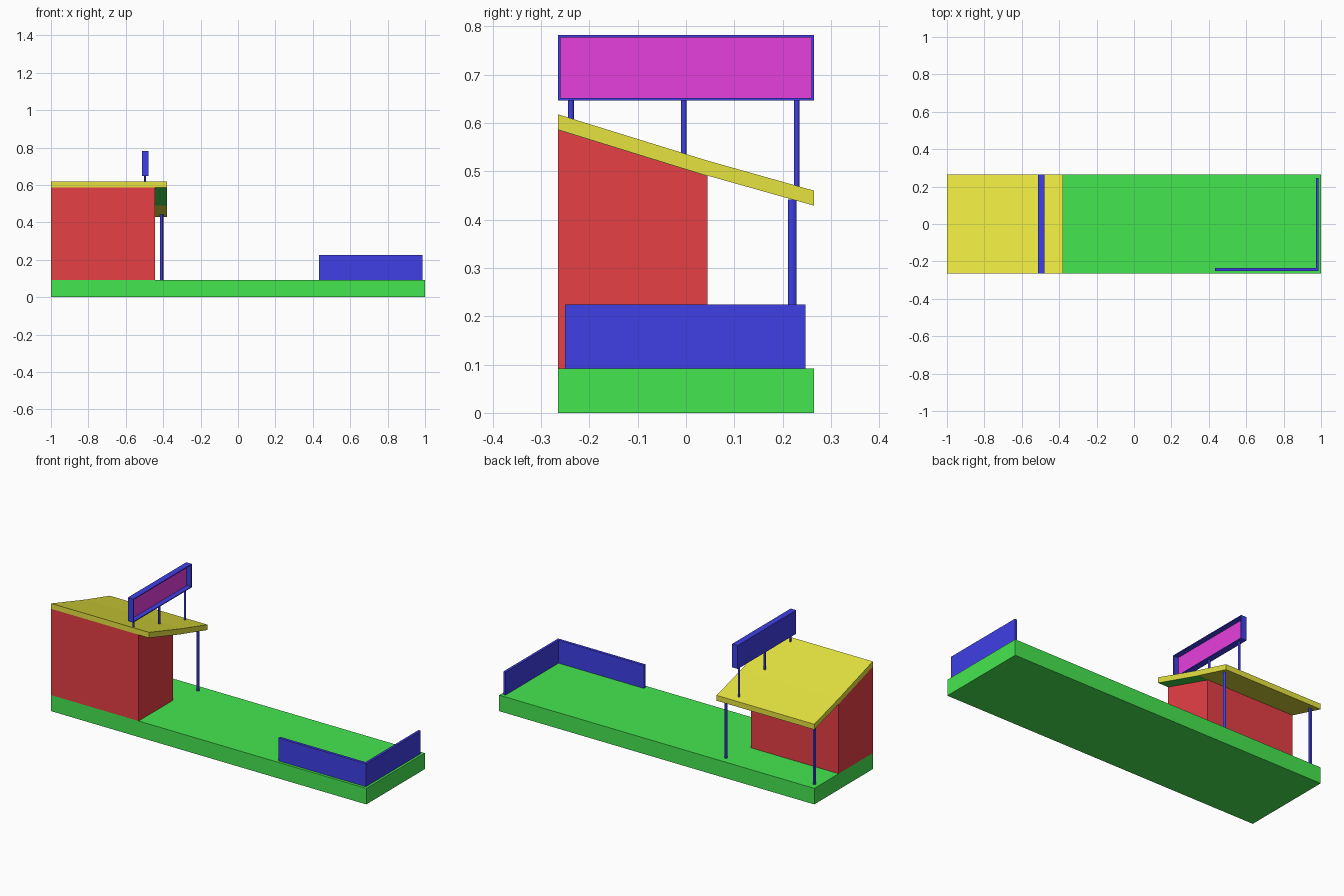
import bpy, bmesh
from mathutils import Vector

if "Cube" in bpy.data.objects:
    bpy.data.objects.remove(bpy.data.objects["Cube"])


def mat(name, r, g, b):
    m = bpy.data.materials.new(name)
    m.diffuse_color = (r, g, b, 1)
    m.use_nodes = True
    m.node_tree.nodes["Principled BSDF"].inputs["Base Color"].default_value = m.diffuse_color
    return m


RED = mat("red", 0.79, 0.05, 0.06)
GREEN = mat("green", 0.06, 0.79, 0.08)
BLUE = mat("blue", 0.05, 0.05, 0.79)
YELLOW = mat("yellow", 0.79, 0.77, 0.05)
MAGENTA = mat("magenta", 0.79, 0.05, 0.73)


def prism(name, outline, extrude, material):
    """Extrude a flat outline of 3D points along a vector."""
    bm = bmesh.new()
    face = bm.faces.new([bm.verts.new(p) for p in outline])
    new = bmesh.ops.extrude_face_region(bm, geom=[face])["geom"]
    bmesh.ops.translate(bm, vec=Vector(extrude),
                        verts=[v for v in new if isinstance(v, bmesh.types.BMVert)])
    bmesh.ops.recalc_face_normals(bm, faces=bm.faces)
    me = bpy.data.meshes.new(name)
    bm.to_mesh(me)
    bm.free()
    ob = bpy.data.objects.new(name, me)
    bpy.context.collection.objects.link(ob)
    me.materials.append(material)
    return ob


def box(name, x, y, z, material):
    corners = [(x[0], y[0], z[0]), (x[1], y[0], z[0]), (x[1], y[1], z[0]), (x[0], y[1], z[0])]
    return prism(name, corners, (0, 0, z[1] - z[0]), material)


def post(name, x, y, z0, z1, radius):
    bpy.ops.mesh.primitive_cylinder_add(vertices=12, radius=radius, depth=z1 - z0,
                                        location=(x, y, (z0 + z1) / 2))
    ob = bpy.context.object
    ob.name = name
    ob.data.materials.append(BLUE)
    bpy.ops.object.shade_smooth_by_angle()


W, DECK, RIDGE_Y = 0.265, 0.092, 0.045
LOW = [(-W, 0.587), (RIDGE_Y, 0.491), (W, 0.429)]   # roof underside in y, z
THICK = 0.031


def roof_z(y):
    a, b = (LOW[0], LOW[1]) if y < RIDGE_Y else (LOW[1], LOW[2])
    return a[1] + (b[1] - a[1]) * (y - a[0]) / (b[0] - a[0])


# Platform
box("platform", (-1, 1), (-W, W), (0, DECK), GREEN)

# House body with sloping top
prism("house", [(-1, -W, DECK), (-1, RIDGE_Y, DECK), (-1, *LOW[1]), (-1, *LOW[0])],
      (0.555, 0, 0), RED)

# Bent sheet roof
top = [(y, z + THICK) for y, z in reversed(LOW)]
prism("roof", [(-1, y, z) for y, z in LOW + top], (0.62, 0, 0), YELLOW)

# Green lining under the side overhang
(y0, z0), (y1, z1) = LOW[:2]
prism("overhang_lining", [(-0.445, y0, z0), (-0.445, y1, z1),
                          (-0.445, y1, z1 - 0.001), (-0.445, y0, z0 - 0.001)],
      (0.065, 0, 0), GREEN)

# Porch columns
for i, x in enumerate((-0.97, -0.408)):
    post(f"porch_column_{i}", x, 0.22, DECK, roof_z(0.22), 0.0085)

# Sign: posts, back, frame and recessed panel
X0, X1, Z0, Z1, T = -0.514, -0.479, 0.647, 0.782, 0.005
for i, y in enumerate((-0.238, -0.005, 0.229)):
    post(f"sign_post_{i}", -0.4965, y, roof_z(y) + THICK - 0.005, Z0, 0.0058)
box("sign_back", (X0, X0 + 0.004), (-W, W), (Z0, Z1), BLUE)
for name, z in (("bottom", (Z0, Z0 + T)), ("top", (Z1 - T, Z1))):
    box("sign_frame_" + name, (X0 + 0.004, X1), (-W, W), z, BLUE)
for name, y in (("front", (-W, -W + T)), ("rear", (W - T, W))):
    box("sign_frame_" + name, (X0 + 0.004, X1), y, (Z0 + T, Z1 - T), BLUE)
box("sign_panel", (X0 + 0.004, X0 + 0.006), (-W + T, W - T), (Z0 + T, Z1 - T), MAGENTA)

# L-shaped low wall
wall = [(0.432, -0.25), (0.987, -0.25), (0.987, 0.247),
        (0.973, 0.247), (0.973, -0.234), (0.432, -0.234)]
prism("low_wall", [(x, y, DECK) for x, y in wall], (0, 0, 0.132), BLUE)
